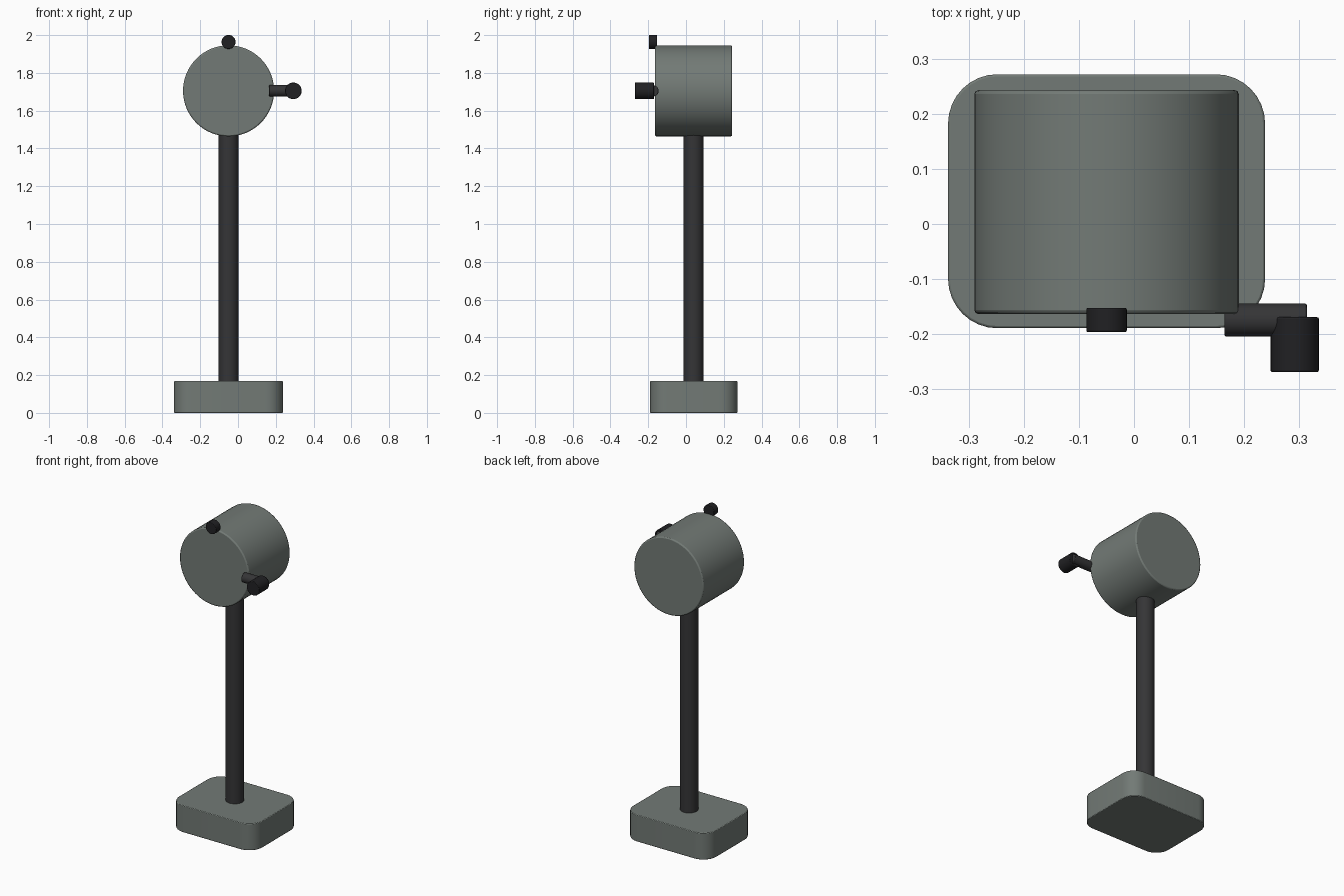
import bpy, bmesh, math
from mathutils import Matrix

if "Cube" in bpy.data.objects:
    bpy.data.objects.remove(bpy.data.objects["Cube"])


def material(name, rgb):
    m = bpy.data.materials.new(name)
    m.diffuse_color = (*rgb, 1)
    m.use_nodes = True
    m.node_tree.nodes["Principled BSDF"].inputs["Base Color"].default_value = m.diffuse_color
    return m


BODY = material("grey_green", (0.17, 0.195, 0.18))
DARK = material("charcoal", (0.035, 0.035, 0.037))
BLACK = material("black", (0.015, 0.015, 0.017))
ROT = {"X": Matrix.Rotation(math.pi / 2, 4, "Y"),
       "Y": Matrix.Rotation(math.pi / 2, 4, "X"),
       "Z": Matrix.Identity(4)}


def finish(name, bm, loc, mat, bevel):
    mesh = bpy.data.meshes.new(name)
    bmesh.ops.recalc_face_normals(bm, faces=bm.faces)
    bm.to_mesh(mesh)
    bm.free()
    mesh.materials.append(mat)
    ob = bpy.data.objects.new(name, mesh)
    ob.location = loc
    bpy.context.collection.objects.link(ob)
    if bevel:
        mod = ob.modifiers.new("soft_edge", "BEVEL")
        mod.width = bevel
        mod.segments = 2
        mod.limit_method = "ANGLE"
        mod.angle_limit = math.radians(40)
    bpy.ops.object.select_all(action="DESELECT")
    ob.select_set(True)
    bpy.context.view_layer.objects.active = ob
    bpy.ops.object.shade_smooth_by_angle(angle=math.radians(35))


def cylinder(name, loc, radius, length, axis, mat, bevel=0.0, sides=32):
    bm = bmesh.new()
    bmesh.ops.create_cone(bm, cap_ends=True, segments=sides, radius1=radius,
                          radius2=radius, depth=length, matrix=ROT[axis])
    finish(name, bm, loc, mat, bevel)


def rounded_block(name, loc, size, corner, mat, bevel):
    bm = bmesh.new()
    bmesh.ops.create_cube(bm, size=1, matrix=Matrix.Diagonal((*size, 1)))
    upright = [e for e in bm.edges
               if abs(e.verts[0].co.z - e.verts[1].co.z) > 0.01]
    bmesh.ops.bevel(bm, geom=upright, offset=corner, segments=8,
                    profile=0.5, affect="EDGES")
    finish(name, bm, loc, mat, bevel)


# Base and post
rounded_block("base", (-0.05, 0.0415, 0.084), (0.578, 0.463, 0.168), 0.09, BODY, 0.004)
cylinder("post", (-0.05, 0.04, 0.815), 0.052, 1.35, "Z", DARK)

# Drum-shaped head
cylinder("head", (-0.05, 0.04, 1.705), 0.241, 0.408, "Y", BODY, 0.007, 64)

# Top knob, side arm and its grip
cylinder("top_knob", (-0.05, -0.175, 1.964), 0.037, 0.044, "Y", BLACK, 0.003)
cylinder("side_arm", (0.24, -0.175, 1.705), 0.03, 0.15, "X", DARK, 0.003)
cylinder("arm_grip", (0.293, -0.22, 1.705), 0.044, 0.1, "Y", BLACK, 0.003)
